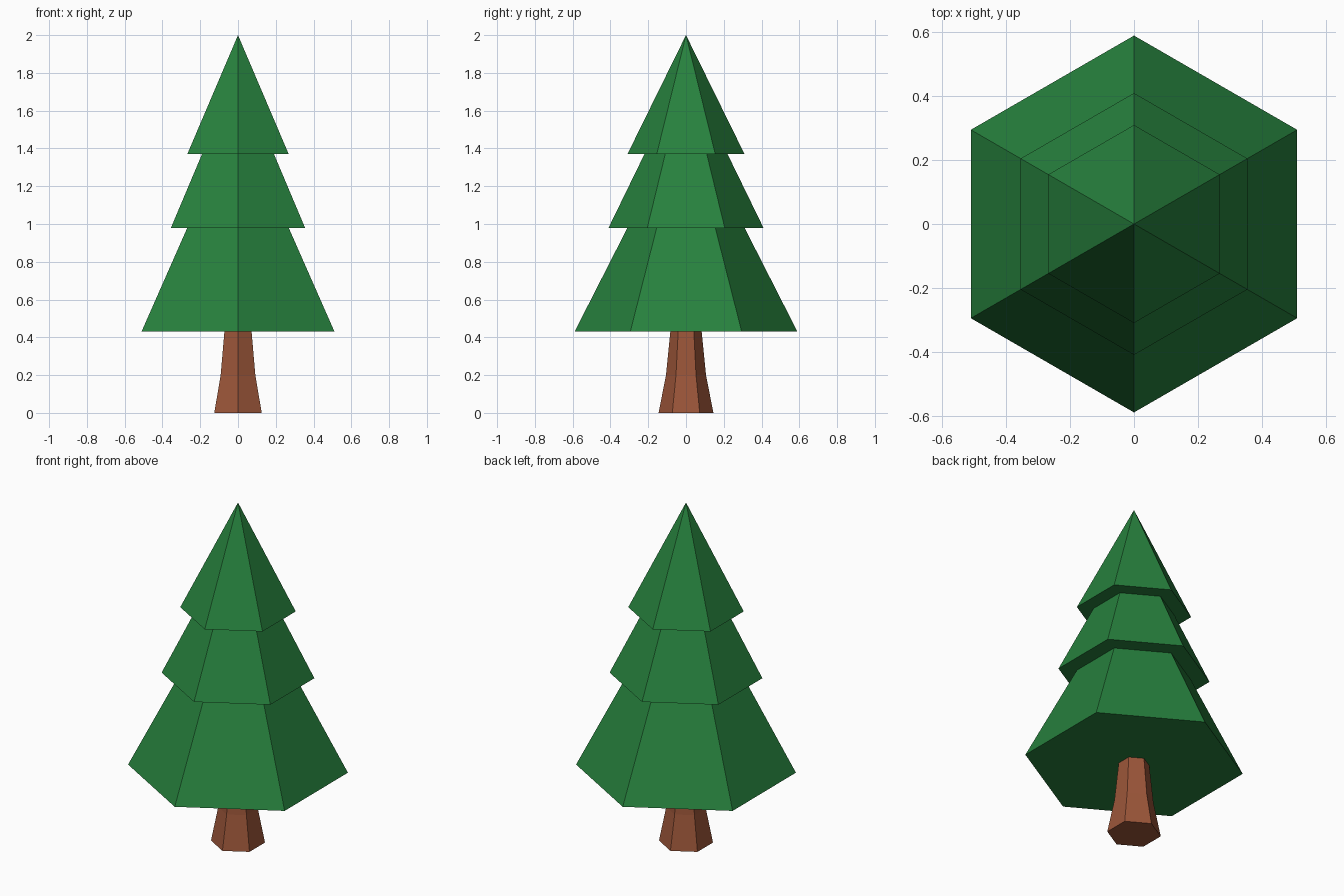
import bpy
import bmesh
from math import cos, sin, pi

SIDES = 6

default = bpy.data.objects.get("Cube")
if default:
    bpy.data.objects.remove(default, do_unlink=True)


def make_material(name, rgb):
    mat = bpy.data.materials.new(name)
    mat.use_nodes = True
    color = (*rgb, 1.0)
    mat.diffuse_color = color
    bsdf = mat.node_tree.nodes["Principled BSDF"]
    bsdf.inputs["Base Color"].default_value = color
    bsdf.inputs["Roughness"].default_value = 0.9
    return mat


def hex_solid(name, profile, mat):
    """Closed six-sided solid from (radius, height) rings; radius 0 is a point."""
    bm = bmesh.new()
    rings = []
    for radius, z in profile:
        count = SIDES if radius > 0 else 1
        angles = [pi / 2 + 2 * pi * i / SIDES for i in range(count)]
        rings.append([bm.verts.new((radius * cos(a), radius * sin(a), z)) for a in angles])
    for low, high in zip(rings, rings[1:]):
        for i in range(SIDES):
            j = (i + 1) % SIDES
            if len(high) == 1:
                bm.faces.new((low[i], low[j], high[0]))
            else:
                bm.faces.new((low[i], low[j], high[j], high[i]))
    bm.faces.new(rings[0][::-1])
    if len(rings[-1]) > 1:
        bm.faces.new(rings[-1])
    bmesh.ops.recalc_face_normals(bm, faces=bm.faces)
    mesh = bpy.data.meshes.new(name)
    bm.to_mesh(mesh)
    bm.free()
    mesh.materials.append(mat)
    obj = bpy.data.objects.new(name, mesh)
    bpy.context.collection.objects.link(obj)
    return obj


green = make_material("needle green", (0.02, 0.22, 0.047))
brown = make_material("bark brown", (0.33, 0.092, 0.041))

# Flared trunk, ending at the underside of the foliage
hex_solid("trunk", [(0.145, 0), (0.106, 0.2), (0.083, 0.43)], brown)

# Three stacked foliage tiers, the last one pointed
hex_solid("lower_foliage", [(0.59, 0.43), (0.31, 0.98)], green)
hex_solid("middle_foliage", [(0.41, 0.98), (0.22, 1.37)], green)
hex_solid("top_foliage", [(0.31, 1.37), (0, 2)], green)
